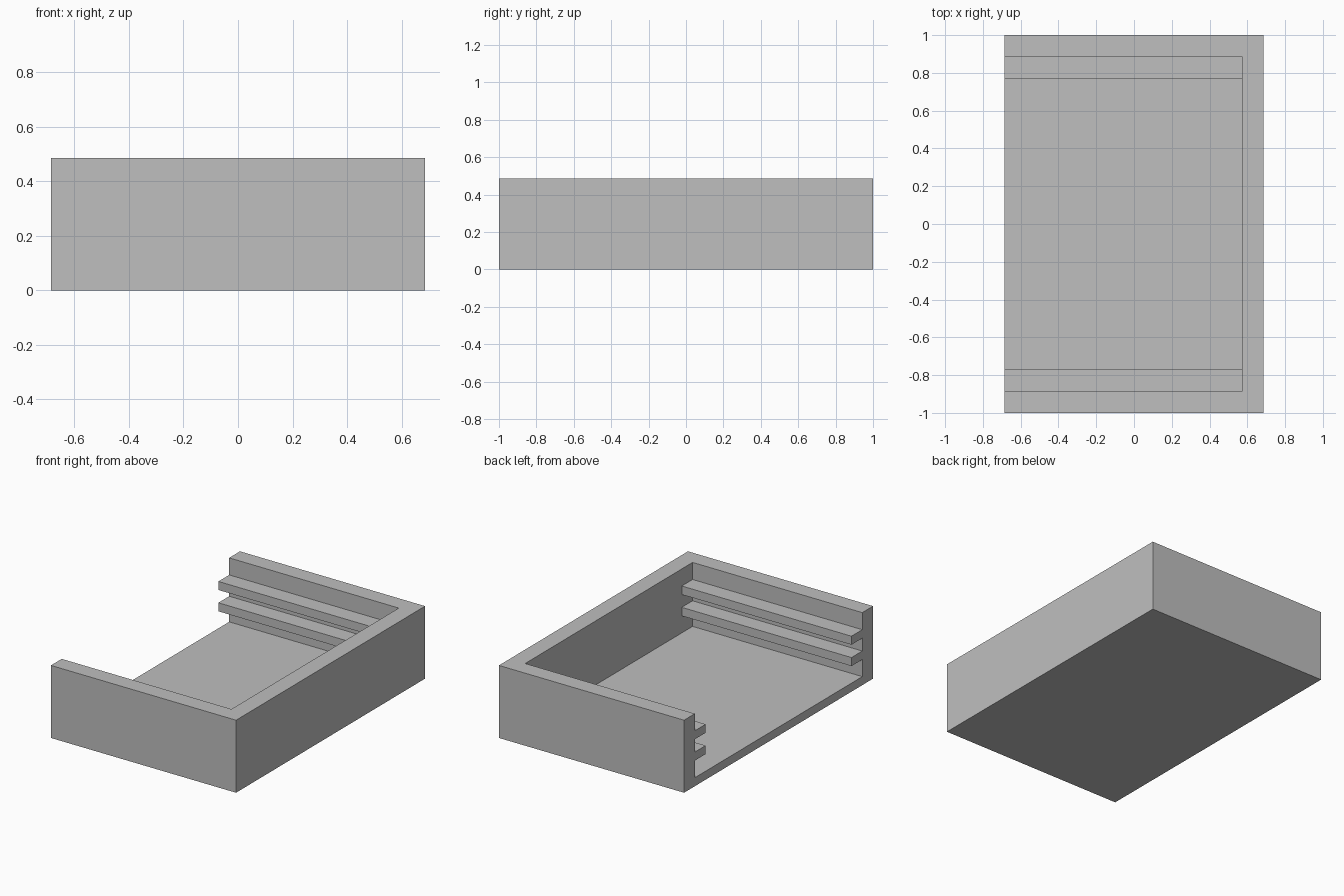
import bpy
import bmesh

if "Cube" in bpy.data.objects:
    bpy.data.objects.remove(bpy.data.objects["Cube"], do_unlink=True)

U = 2 / 35                      # design unit: floor and rail thickness
HALF_X, HALF_Y, TOP = 12 * U, 17.5 * U, 8.5 * U
WALL, RAIL = 2 * U, 2 * U       # wall thickness, rail depth
RAIL_BOTTOMS = (3 * U, 5.5 * U)

grey = bpy.data.materials.new("light grey")
grey.use_nodes = True
grey.diffuse_color = (0.52, 0.52, 0.52, 1)
grey.node_tree.nodes["Principled BSDF"].inputs["Base Color"].default_value = grey.diffuse_color


def extrude_along_x(name, profile, x0, x1):
    """Solid from a (y, z) outline swept from x0 to x1."""
    bm = bmesh.new()
    face = bm.faces.new([bm.verts.new((x0, y, z)) for y, z in profile])
    swept = bmesh.ops.extrude_face_region(bm, geom=[face])["geom"]
    moved = [v for v in swept if isinstance(v, bmesh.types.BMVert)]
    bmesh.ops.translate(bm, verts=moved, vec=(x1 - x0, 0, 0))
    bmesh.ops.recalc_face_normals(bm, faces=bm.faces)
    mesh = bpy.data.meshes.new(name)
    bm.to_mesh(mesh)
    bm.free()
    mesh.materials.append(grey)
    obj = bpy.data.objects.new(name, mesh)
    bpy.context.collection.objects.link(obj)
    return obj


# Outer block
tray = extrude_along_x("railed_tray", [(-HALF_Y, 0), (HALF_Y, 0), (HALF_Y, TOP), (-HALF_Y, TOP)],
                       -HALF_X, HALF_X)

# Cavity outline: one side climbs from the floor around each rail, then mirrors
inner = HALF_Y - WALL
side = [(inner, U)]
for z in RAIL_BOTTOMS:
    side += [(inner, z), (inner - RAIL, z), (inner - RAIL, z + U), (inner, z + U)]
side.append((inner, TOP + U))
outline = side + [(-y, z) for y, z in reversed(side)]

# Cut the cavity, open at the top and the -x end
cutter = extrude_along_x("cavity_cutter", outline, -HALF_X - U, HALF_X - WALL)
cutter.hide_render = True
cut = tray.modifiers.new("cavity", 'BOOLEAN')
cut.operation = 'DIFFERENCE'
cut.solver = 'EXACT'
cut.object = cutter
bpy.context.view_layer.objects.active = tray
bpy.ops.object.modifier_apply(modifier=cut.name)
bpy.data.objects.remove(cutter, do_unlink=True)
